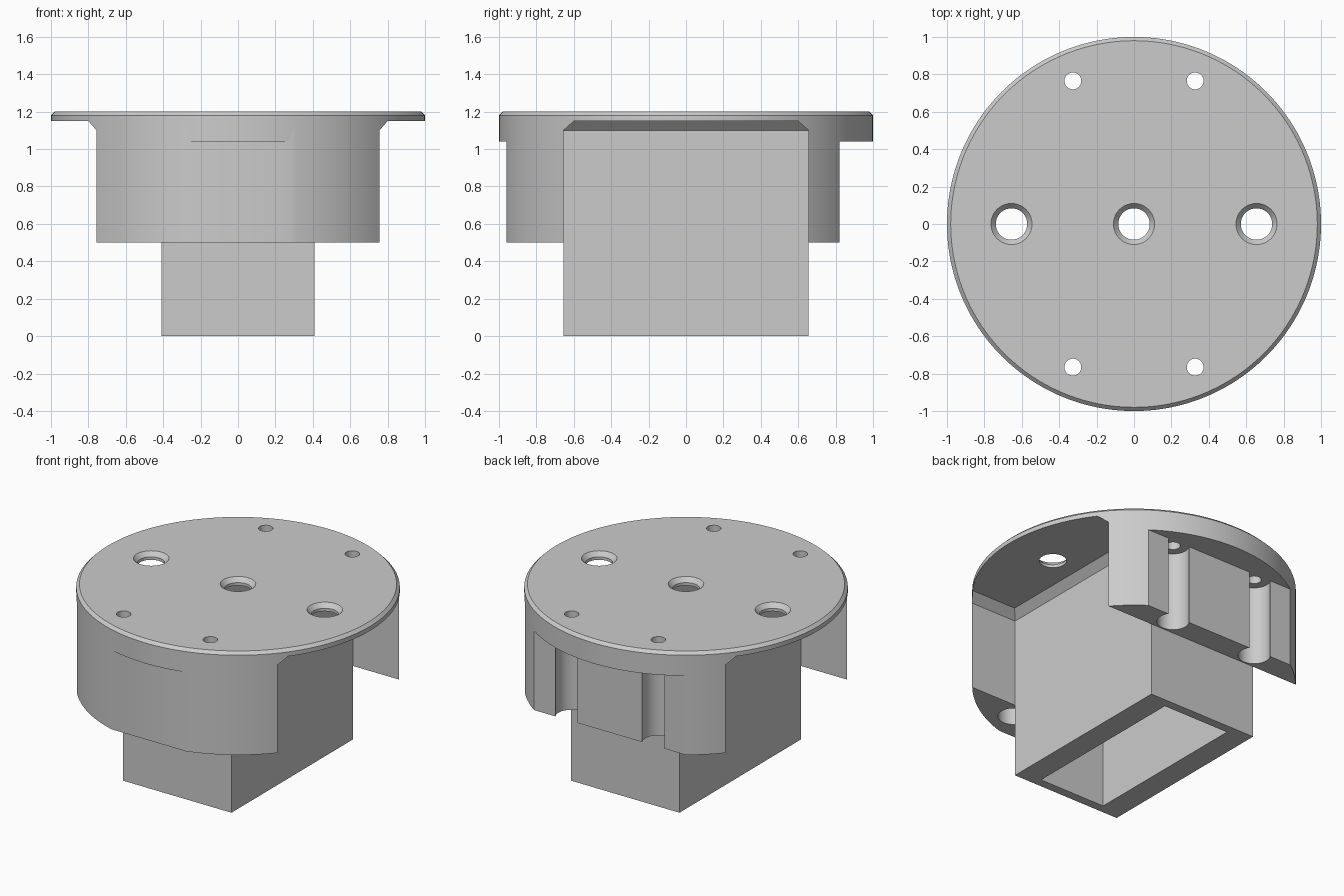
import bpy, bmesh, math

cube = bpy.data.objects.get("Cube")
if cube:
    bpy.data.objects.remove(cube, do_unlink=True)

grey = bpy.data.materials.new("plain_grey")
grey.use_nodes = True
colour = (0.6, 0.6, 0.6, 1)
grey.diffuse_color = colour
grey.node_tree.nodes["Principled BSDF"].inputs["Base Color"].default_value = colour


def finish(name, bm):
    bmesh.ops.recalc_face_normals(bm, faces=bm.faces)
    mesh = bpy.data.meshes.new(name)
    bm.to_mesh(mesh)
    bm.free()
    mesh.materials.append(grey)
    obj = bpy.data.objects.new(name, mesh)
    bpy.context.collection.objects.link(obj)
    return obj


def lathe(name, profile, centre=(0, 0), sides=48):
    """Closed round solid from (radius, height) pairs, bottom to top."""
    bm = bmesh.new()
    rings = []
    for r, z in profile:
        angles = [math.tau * i / sides for i in range(sides)]
        rings.append([bm.verts.new((centre[0] + r * math.cos(a),
                                    centre[1] + r * math.sin(a), z)) for a in angles])
    for low, high in zip(rings, rings[1:]):
        for i in range(sides):
            j = (i + 1) % sides
            bm.faces.new((low[i], low[j], high[j], high[i]))
    bm.faces.new(rings[0][::-1])
    bm.faces.new(rings[-1])
    return finish(name, bm)


def prism(name, profile, axis, half):
    """Profile of (across, height) pairs, extruded both ways along x or y."""
    bm = bmesh.new()
    ends = []
    for d in (-half, half):
        ends.append([bm.verts.new((d, a, z) if axis == "x" else (a, d, z))
                     for a, z in profile])
    n = len(profile)
    for i in range(n):
        j = (i + 1) % n
        bm.faces.new((ends[0][i], ends[0][j], ends[1][j], ends[1][i]))
    bm.faces.new(ends[0])
    bm.faces.new(ends[1])
    return finish(name, bm)


def block(name, x, y0, y1, z0, z1):
    return prism(name, [(y0, z0), (y1, z0), (y1, z1), (y0, z1)], "x", x)


def combine(target, tool, operation="DIFFERENCE"):
    mod = target.modifiers.new("join", "BOOLEAN")
    mod.operation, mod.solver, mod.object = operation, "EXACT", tool
    bpy.context.view_layer.objects.active = target
    bpy.ops.object.modifier_apply(modifier=mod.name)
    bpy.data.objects.remove(tool, do_unlink=True)


# Round body with a bevelled top rim
body = lathe("flanged_socket_cap", [(1, 0.5), (1, 1.18), (0.98, 1.2)], sides=160)

# Wide channel that leaves a lug at the front and the back
combine(body, prism("channel", [(-0.655, 0.4), (0.655, 0.4), (0.655, 1.1), (0.6, 1.15),
                                (-0.6, 1.15), (-0.655, 1.1)], "x", 1.2))

# Flats on the outer side of each lug
combine(body, block("front_flat", 1.2, -1.2, -0.96, 0.4, 1.04))
combine(body, block("back_flat", 1.2, 0.82, 1.2, 0.4, 1.04))

# Rectangular tube with flared top, then its cavity
combine(body, prism("tube", [(-0.41, 0), (0.41, 0), (0.41, 1.1), (0.47, 1.16),
                             (-0.47, 1.16), (-0.41, 1.1)], "y", 0.656), "UNION")
combine(body, block("cavity", 0.25, -0.595, 0.595, -0.1, 1.15))

# Countersunk holes along the middle
for x in (-0.655, 0, 0.655):
    combine(body, lathe("countersunk_hole", [(0.084, 1.0), (0.084, 1.17), (0.11, 1.2),
                                             (0.11, 1.3)], (x, 0)))

# Screw holes with wide bores from below
for x in (-0.327, 0.327):
    for y in (-0.765, 0.765):
        combine(body, lathe("screw_hole", [(0.1, 0.4), (0.1, 1.04), (0.045, 1.04),
                                           (0.045, 1.3)], (x, y)))

# Smooth curves, sharp corners
bpy.ops.object.select_all(action="DESELECT")
body.select_set(True)
bpy.context.view_layer.objects.active = body
bpy.ops.object.shade_smooth_by_angle(angle=math.radians(30))
